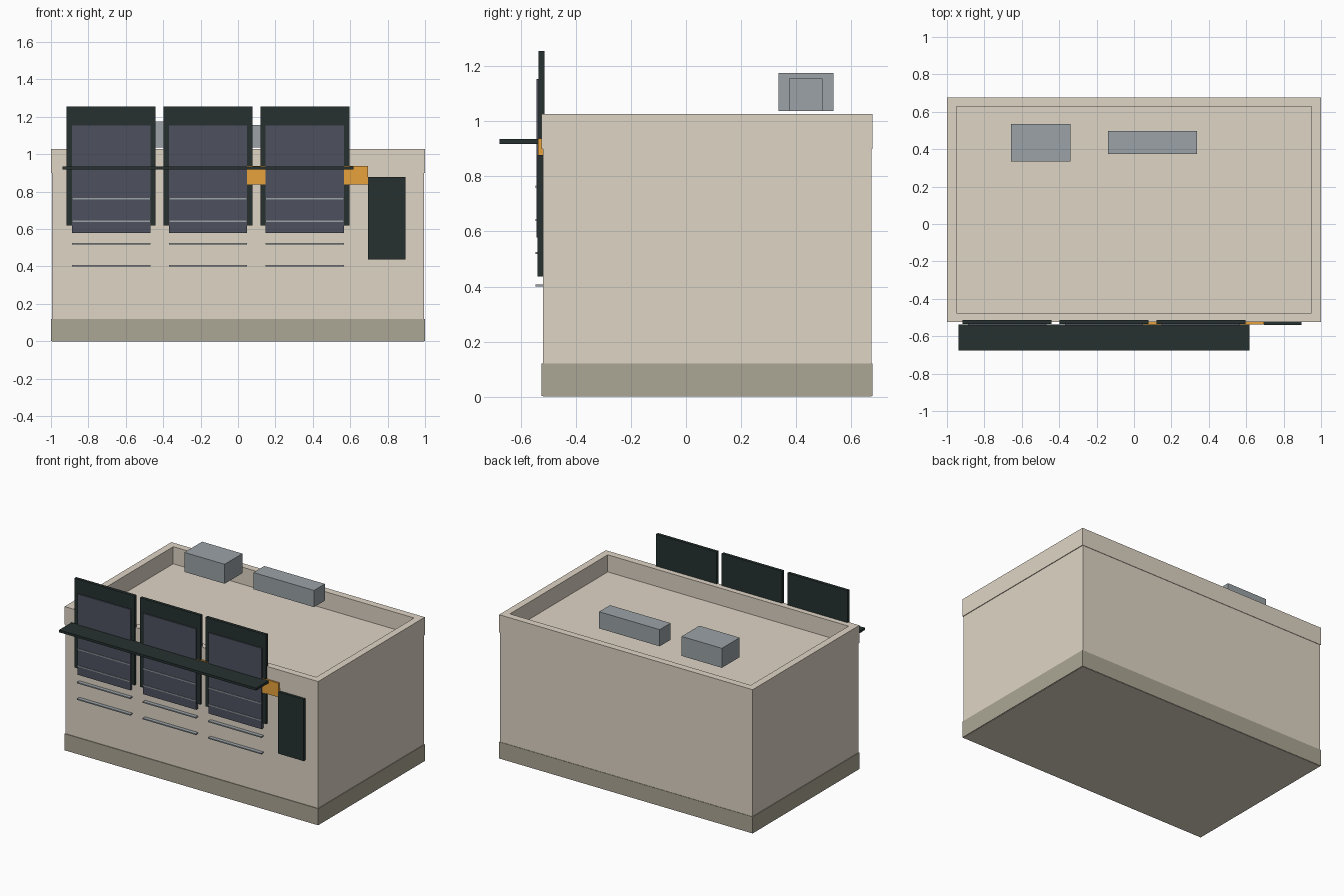
import bpy
import bmesh

if "Cube" in bpy.data.objects:
    bpy.data.objects.remove(bpy.data.objects["Cube"])


def material(name, r, g, b):
    m = bpy.data.materials.new(name)
    m.use_nodes = True
    m.diffuse_color = (r, g, b, 1)
    shader = next(n for n in m.node_tree.nodes if n.type == 'BSDF_PRINCIPLED')
    shader.inputs["Base Color"].default_value = (r, g, b, 1)
    return m


stone = material("warm stone", 0.74, 0.665, 0.557)
plinth_grey = material("plinth grey", 0.41, 0.38, 0.30)
charcoal = material("charcoal green", 0.019, 0.031, 0.030)
glass = material("smoky glass", 0.075, 0.083, 0.114)
amber = material("amber", 0.80, 0.36, 0.045)
metal = material("blue grey metal", 0.326, 0.36, 0.384)


def box(name, mat, xs, ys, zs, rim=0, floor=0):
    """Box from axis ranges; rim hollows the top down to the floor height."""
    bm = bmesh.new()
    bmesh.ops.create_cube(bm, size=1)
    for v in bm.verts:
        for i, (low, high) in enumerate((xs, ys, zs)):
            v.co[i] = high if v.co[i] > 0 else low
    if rim:
        bm.normal_update()
        top = max(bm.faces, key=lambda f: f.calc_center_median().z)
        bmesh.ops.inset_individual(bm, faces=[top], thickness=rim,
                                   use_even_offset=True)
        well = bmesh.ops.extrude_discrete_faces(bm, faces=[top])["faces"][0]
        for v in well.verts:
            v.co.z = floor
    bmesh.ops.recalc_face_normals(bm, faces=bm.faces)
    mesh = bpy.data.meshes.new(name)
    bm.to_mesh(mesh)
    bm.free()
    mesh.materials.append(mat)
    ob = bpy.data.objects.new(name, mesh)
    bpy.context.collection.objects.link(ob)
    return ob


# Building shell: the walls run to the ground inside the plinth
outer_x, outer_y = (-1, 1), (-0.525, 0.677)
box("plinth", plinth_grey, outer_x, outer_y, (0.002, 0.12))
box("walls", stone, (-0.995, 0.995), (-0.52, 0.674), (0, 0.90))
box("parapet", stone, outer_x, outer_y, (0.90, 1.027), rim=0.05, floor=0.905)

# Three window bays with surrounds, glazing and horizontal rails
for n, cx in enumerate((-0.678, -0.16, 0.357), 1):
    pane_x = (cx - 0.209, cx + 0.209)
    box(f"window_surround_{n}", charcoal, (cx - 0.238, cx + 0.238),
        (-0.535, -0.513), (0.619, 1.255))
    box(f"window_pane_{n}", glass, pane_x, (-0.543, -0.522), (0.578, 1.154))
    for k, z in enumerate((0.404, 0.522, 0.642, 0.762), 1):
        box(f"window_rail_{n}_{k}", metal, pane_x, (-0.547, -0.518),
            (z - 0.004, z + 0.004))

# Entrance, sign band and canopy
box("door", charcoal, (0.694, 0.896), (-0.539, -0.515), (0.437, 0.877))
box("sign_band", amber, (0.017, 0.695), (-0.537, -0.515), (0.838, 0.938))
box("canopy", charcoal, (-0.937, 0.617), (-0.677, -0.537), (0.918, 0.935))

# Rooftop equipment
box("roof_unit_square", metal, (-0.658, -0.34), (0.335, 0.535), (1.037, 1.176))
box("roof_unit_long", metal, (-0.14, 0.338), (0.374, 0.496), (1.037, 1.156))
